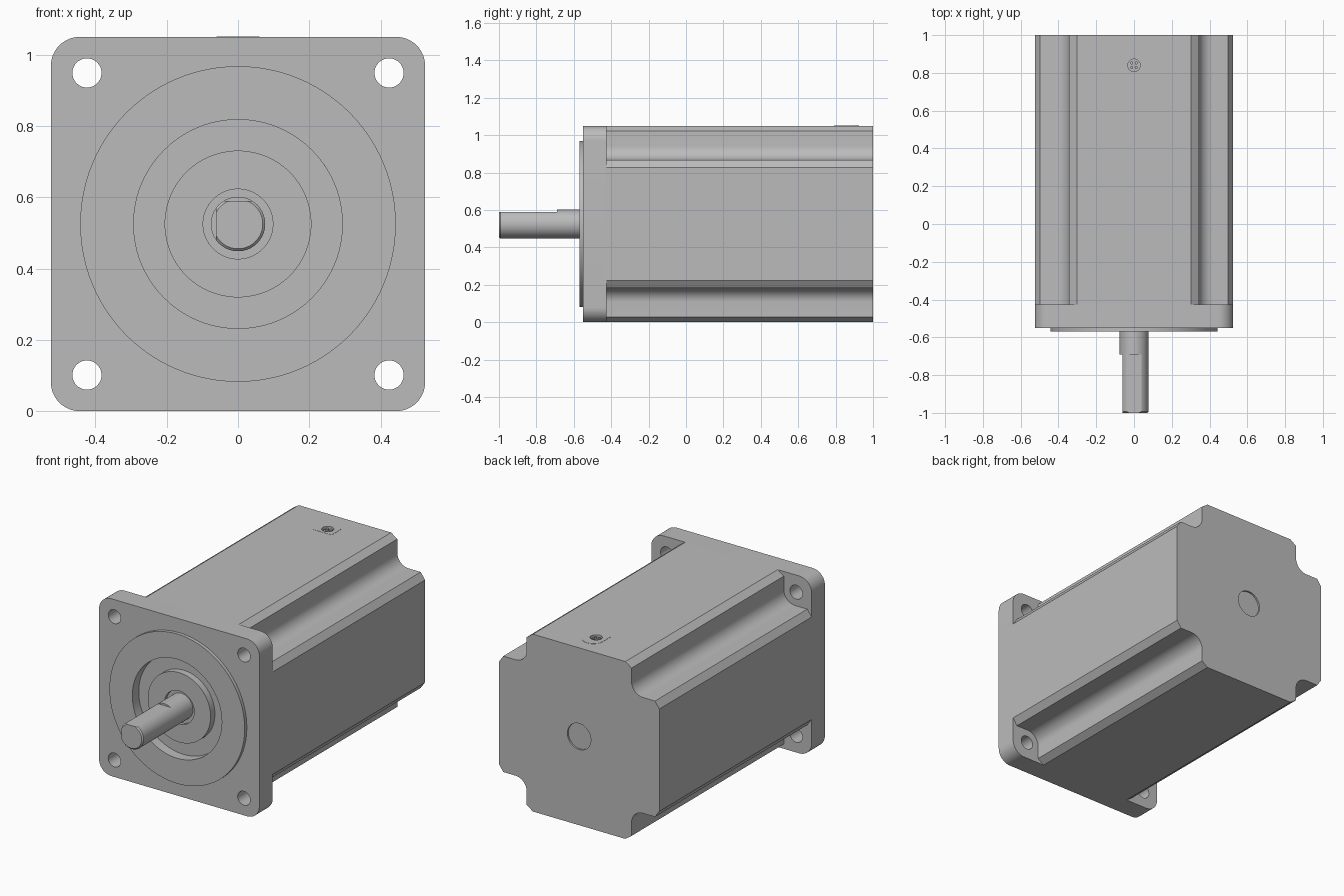
import bpy, bmesh, math

if "Cube" in bpy.data.objects:
    bpy.data.objects.remove(bpy.data.objects["Cube"])

CZ = 0.525  # height of the shaft axis
metal = bpy.data.materials.new("plain grey")
metal.diffuse_color = (0.5, 0.5, 0.5, 1)
metal.use_nodes = True
metal.node_tree.nodes["Principled BSDF"].inputs["Base Color"].default_value = metal.diffuse_color


def circle(r, n=64, cx=0.0, cy=0.0, a0=0.0, a1=None):
    """Points of a full circle, or of an arc from a0 to a1 (degrees)."""
    if a1 is None:
        return [(cx + r * math.cos(2 * math.pi * i / n), cy + r * math.sin(2 * math.pi * i / n)) for i in range(n)]
    angs = [math.radians(a0 + (a1 - a0) * i / n) for i in range(n + 1)]
    return [(cx + r * math.cos(a), cy + r * math.sin(a)) for a in angs]


def four_corners(quarter):
    """Repeat a corner outline by quarter turns."""
    pts = []
    for k in range(4):
        for x, y in quarter:
            for _ in range(k):
                x, y = -y, x
            pts.append((x, y))
    return pts


def finish(name, bm):
    bmesh.ops.recalc_face_normals(bm, faces=bm.faces[:])
    me = bpy.data.meshes.new(name)
    bm.to_mesh(me)
    bm.free()
    me.materials.append(metal)
    ob = bpy.data.objects.new(name, me)
    bpy.context.collection.objects.link(ob)
    return ob


def prism(name, pts, d0, d1, axis="Y"):
    """Extrude an outline along y (about the shaft axis) or along z."""
    bm = bmesh.new()
    place = (lambda u, v, d: (u, d, v + CZ)) if axis == "Y" else (lambda u, v, d: (u, v, d))
    a = [bm.verts.new(place(u, v, d0)) for u, v in pts]
    b = [bm.verts.new(place(u, v, d1)) for u, v in pts]
    n = len(pts)
    bm.faces.new(a)
    bm.faces.new(b)
    for i in range(n):
        bm.faces.new((a[i], a[(i + 1) % n], b[(i + 1) % n], b[i]))
    return finish(name, bm)


def lathe(name, profile, closed=False, n=96):
    """Spin (radius, y) points about the shaft axis."""
    bm = bmesh.new()
    vs = [bm.verts.new((r, y, CZ)) for r, y in profile]
    edges = [bm.edges.new(p) for p in zip(vs, vs[1:])]
    if closed:
        edges.append(bm.edges.new((vs[-1], vs[0])))
    bmesh.ops.spin(bm, geom=vs + edges, cent=(0, 0, CZ), axis=(0, 1, 0),
                   angle=2 * math.pi, steps=n, use_merge=True)
    bmesh.ops.remove_doubles(bm, verts=bm.verts[:], dist=1e-5)
    return finish(name, bm)


def cut(ob, cutters):
    bpy.context.view_layer.objects.active = ob
    for c in cutters:
        m = ob.modifiers.new("cut", "BOOLEAN")
        m.operation = "DIFFERENCE"
        m.solver = "EXACT"
        m.object = c
        bpy.ops.object.modifier_apply(modifier=m.name)
        bpy.data.objects.remove(c)


# Body: square section with a filleted notch and small bevels at each corner
h, w, e, r = 0.525, 0.343, 0.497, 0.075
notch = [(h, 0.303), (e, w)] + circle(r, 12, w + r, w + r, 270, 180) + [(w, e), (0.303, h)]
body = prism("motor_body", four_corners(notch), -0.43, 1.0)
cut(body, [
    prism("rear_recess_cutter", circle(0.077), 0.99, 1.1),
    prism("socket_cutter", circle(0.033, 40, 0, 0.84), 1.02, 1.1, "Z"),
])

# Mounting flange with rounded corners, four bolt holes and a front recess
flange = prism("front_flange", four_corners(circle(0.08, 12, h - 0.08, h - 0.08, 0, 90)), -0.55, -0.425)
holes = [prism("bolt_cutter", circle(0.041, 40, sx * 0.424, sz * 0.424), -0.7, -0.3)
         for sx in (-1, 1) for sz in (-1, 1)]
cut(flange, holes + [prism("recess_cutter", circle(0.293, 96), -0.7, -0.51)])

# Raised locating ring and the bearing boss inside the recess
lathe("locating_ring", [(0.293, -0.55), (0.293, -0.57), (0.443, -0.57), (0.443, -0.55)], closed=True)
lathe("bearing_boss", [(0.206, -0.505), (0.206, -0.55), (0.098, -0.55), (0.098, -0.53), (0, -0.53)])

# Shaft with a chamfered tip and two flats
R = 0.0765
shaft = lathe("shaft", [(0, -0.5), (R, -0.5), (R, -0.993), (R - 0.007, -1.0), (0, -1.0)], n=64)
cut(shaft, [
    prism("top_flat_cutter", [(-0.2, 0.065), (0.2, 0.065), (0.2, 0.2), (-0.2, 0.2)], -1.1, -0.69),
    prism("side_flat_cutter", [(-0.2, -0.2), (-0.062, -0.2), (-0.062, 0.2), (-0.2, 0.2)], -1.1, -0.69),
])

# Cable socket on top: flush pad outline and four pins
pad = prism("socket_pad", circle(0.06, 24, 0, 0.865, 0, 180) + [(-0.06, 0.79), (0.06, 0.79)], 1.045, 1.051, "Z")
cut(pad, [prism("pad_cutter", circle(0.033, 40, 0, 0.84), 1.0, 1.1, "Z")])
for i, (sx, sy) in enumerate([(-1, -1), (1, -1), (1, 1), (-1, 1)]):
    prism("socket_pin_%d" % (i + 1), circle(0.008, 16, sx * 0.012, 0.84 + sy * 0.012), 1.015, 1.045, "Z")

# Smooth curved faces, keep edges crisp
bpy.ops.object.select_all(action="DESELECT")
for ob in bpy.context.collection.objects:
    ob.select_set(True)
    bpy.context.view_layer.objects.active = ob
bpy.ops.object.shade_smooth_by_angle(angle=math.radians(25))
